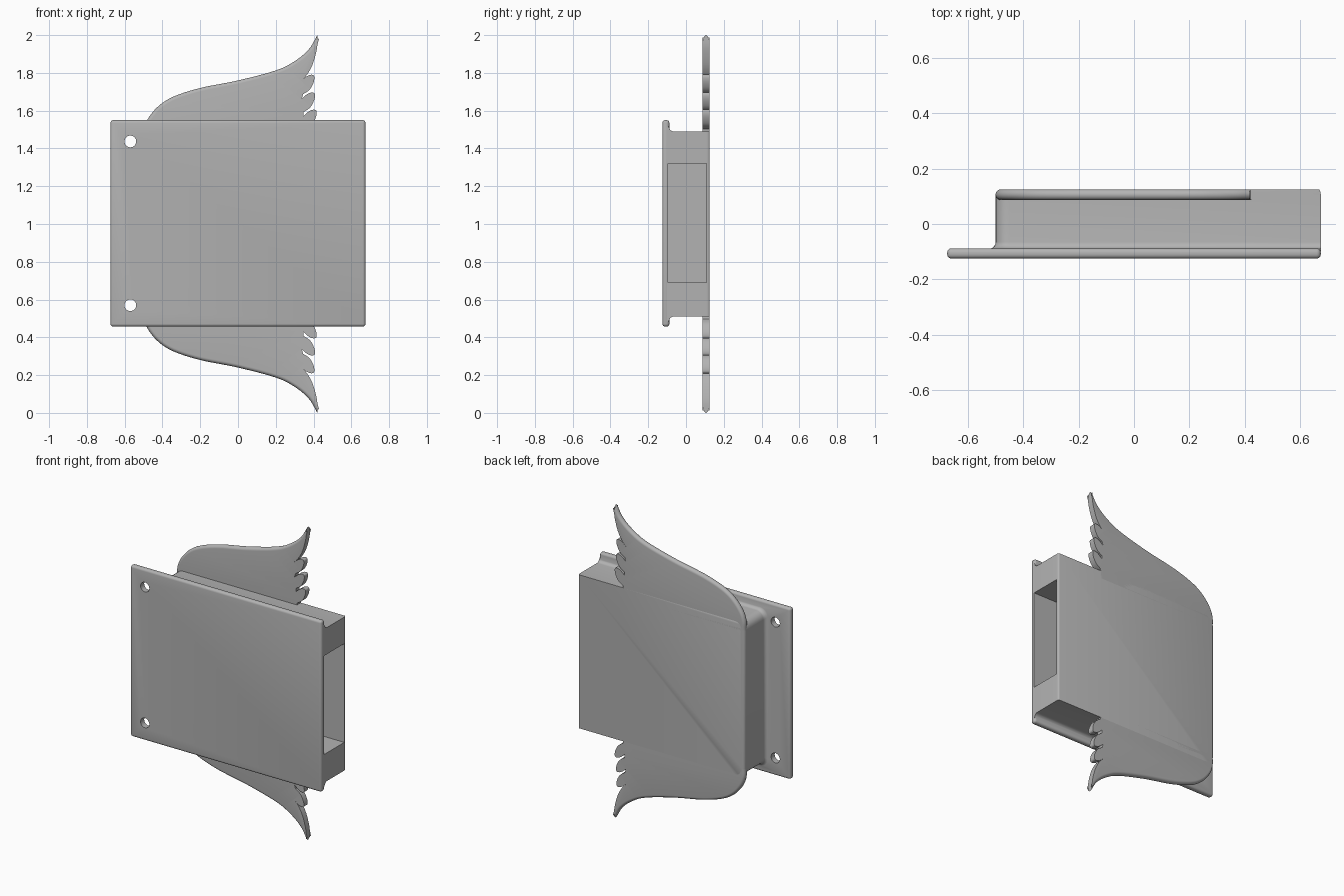
import bpy, bmesh, math
from mathutils import Vector

if "Cube" in bpy.data.objects:
    bpy.data.objects.remove(bpy.data.objects["Cube"], do_unlink=True)

grey = bpy.data.materials.new("plain grey")
grey.use_nodes = True
colour = (0.45, 0.45, 0.45, 1)
grey.diffuse_color = colour
grey.node_tree.nodes["Principled BSDF"].inputs["Base Color"].default_value = colour


def finish(name, bm):
    bmesh.ops.recalc_face_normals(bm, faces=bm.faces)
    mesh = bpy.data.meshes.new(name)
    bm.to_mesh(mesh)
    bm.free()
    mesh.materials.append(grey)
    ob = bpy.data.objects.new(name, mesh)
    bpy.context.collection.objects.link(ob)
    return ob


def loft(name, rings):
    """Skin a list of equal-length closed rings and cap both ends."""
    bm = bmesh.new()
    rows = [[bm.verts.new(p) for p in ring] for ring in rings]
    for a, b in zip(rows, rows[1:]):
        for i in range(len(a)):
            j = (i + 1) % len(a)
            bm.faces.new((a[i], a[j], b[j], b[i]))
    bm.faces.new(rows[0])
    bm.faces.new(rows[-1])
    return finish(name, bm)


def block(name, low, high, bevel=0):
    bm = bmesh.new()
    bmesh.ops.create_cube(bm, size=1)
    for v in bm.verts:
        v.co = [lo + (c + 0.5) * (hi - lo) for c, lo, hi in zip(v.co, low, high)]
    if bevel:
        bmesh.ops.bevel(bm, geom=bm.edges[:], offset=bevel, segments=4,
                        profile=0.5, affect='EDGES')
    return finish(name, bm)


def activate(ob):
    bpy.ops.object.select_all(action='DESELECT')
    ob.select_set(True)
    bpy.context.view_layer.objects.active = ob


def combine(ob, other, operation):
    mod = ob.modifiers.new(operation, 'BOOLEAN')
    mod.object, mod.operation, mod.solver = other, operation, 'EXACT'
    activate(ob)
    bpy.ops.object.modifier_apply(modifier=mod.name)
    bpy.data.objects.remove(other, do_unlink=True)


def smooth(ob):
    activate(ob)
    bpy.ops.object.shade_smooth_by_angle(angle=math.radians(35))


def spline(points, steps=6):
    """Smooth curve through the points."""
    p = [Vector(q) for q in points]
    p = [2 * p[0] - p[1]] + p + [2 * p[-1] - p[-2]]
    out = []
    for a, b, c, d in zip(p, p[1:], p[2:], p[3:]):
        for k in range(steps):
            t = k / steps
            out.append(0.5 * (2 * b + (c - a) * t + (2 * a - 5 * b + 4 * c - d) * t ** 2
                              + (3 * b - a - 3 * c + d) * t ** 3))
    return out + [p[-2]]


BACK, R = 0.125, 0.018


# Housing: rounded left corners, flared foot, rounded left back edge
def housing_ring(y, flare=0, left=0, right=0):
    x0, x1, half, rad = -0.5 - flare + left, 0.675 - right, 0.49 + flare, 0.05
    pts = [(x1, y, 1 - half), (x1, y, 1 + half)]
    for cz, start in ((1 + half - rad, 90), (1 - half + rad, 180)):
        for k in range(7):
            a = math.radians(start + 15 * k)
            pts.append((x0 + rad + rad * math.cos(a), y, cz + rad * math.sin(a)))
    return pts


quarter = [math.radians(18 * k) for k in range(6)]
rings = [housing_ring(-0.1, 0.025)]
rings += [housing_ring(-0.065 - 0.025 * math.cos(a), 0.025 * (1 - math.sin(a))) for a in quarter]
rings += [housing_ring(BACK - R + R * math.sin(a), 0, R * (1 - math.cos(a)),
                       0.008 * (1 - math.cos(a))) for a in quarter]
housing = loft("housing", rings)

# Mounting plate, joined to the housing
plate = block("plate", (-0.675, -0.125, 0.457), (0.675, -0.088, 1.55), 0.015)
combine(housing, plate, 'UNION')

# Side pocket and screw holes
combine(housing, block("pocket_cutter", (-0.45, -0.095, 0.69), (0.8, 0.108, 1.32)), 'DIFFERENCE')
for z in (0.57, 1.437):
    circle = [math.radians(11.25 * k) for k in range(32)]
    hole = loft("hole_cutter", [[(-0.57 + 0.031 * math.cos(a), y, z + 0.031 * math.sin(a))
                                 for a in circle] for y in (-0.2, 0.0)])
    combine(housing, hole, 'DIFFERENCE')
smooth(housing)

# Wings: rounded leading edge, feathered trailing edge
leading = spline([(-0.5, 1.44), (-0.498, 1.5), (-0.475, 1.56), (-0.42, 1.625), (-0.34, 1.675),
                  (-0.2, 1.72), (0, 1.76), (0.2, 1.813), (0.3, 1.862), (0.375, 1.925), (0.42, 2.0)])
trailing = spline([(0.42, 2.0), (0.418, 1.93), (0.395, 1.845), (0.365, 1.79), (0.335, 1.757)])[1:]
feather = [(0.335, 0), (0.36, 0.022), (0.385, 0.033), (0.403, 0.027), (0.401, -0.005),
           (0.38, -0.045), (0.345, -0.07)]
for shift, base in ((0, 1.757), (0.003, 1.663), (0.012, 1.572)):
    trailing += spline([(x + shift, base + dz) for x, dz in feather], 4)
trailing.append(Vector((0.35, 1.44)))

inward = []
for i, p in enumerate(leading):
    t = (leading[min(i + 1, len(leading) - 1)] - leading[max(i - 1, 0)]).normalized()
    inward.append(Vector((t.y, -t.x)) * R)
inward[-1] = Vector((-0.002, -0.06))
inward += [Vector((0, 0))] * len(trailing)
outline = leading + trailing

for name, sign in (("upper_wing", 1), ("lower_wing", -1)):
    rings = []
    for k in range(-5, 6):
        a = math.radians(18 * k)
        y = BACK - 0.019 + 0.019 * math.sin(a)
        ring = [p + d * (1 - math.cos(a)) for p, d in zip(outline, inward)]
        rings.append([(q.x, y, 1 + sign * (q.y - 1)) for q in ring])
    smooth(loft(name, rings))
